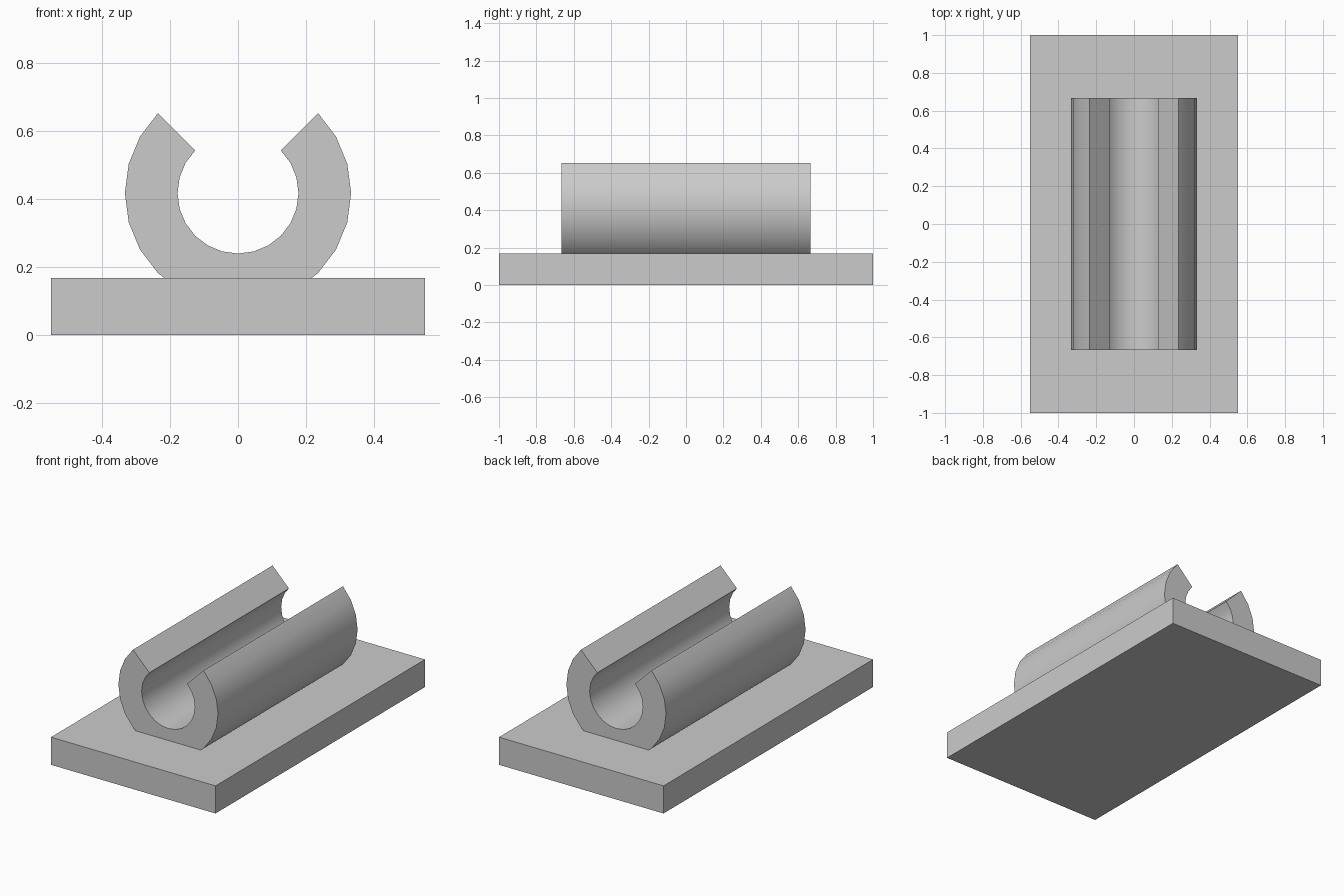
import bpy, bmesh
from math import cos, sin, radians

cube = bpy.data.objects.get("Cube")
if cube:
    bpy.data.objects.remove(cube)

# Single plain grey
grey = bpy.data.materials.new("plain grey")
grey.use_nodes = True
colour = (0.6, 0.6, 0.6, 1)
grey.diffuse_color = colour
grey.node_tree.nodes["Principled BSDF"].inputs["Base Color"].default_value = colour

BASE_W, BASE_TOP = 1.1, 0.167
CENTRE_Z, OUTER, INNER = 0.417, 0.333, 0.178
SINK = 0.005


def extrude_profile(name, points, length, cut_z=None):
    """Extrude an x-z outline along y, optionally trimmed flat below cut_z."""
    bm = bmesh.new()
    face = bm.faces.new([bm.verts.new((x, -length / 2, z)) for x, z in points])
    result = bmesh.ops.extrude_face_region(bm, geom=[face], use_keep_orig=True)
    moved = [v for v in result["geom"] if isinstance(v, bmesh.types.BMVert)]
    bmesh.ops.translate(bm, verts=moved, vec=(0, length, 0))
    if cut_z is not None:
        bmesh.ops.bisect_plane(bm, geom=bm.verts[:] + bm.edges[:] + bm.faces[:],
                               plane_co=(0, 0, cut_z), plane_no=(0, 0, 1),
                               clear_inner=True)
        bmesh.ops.holes_fill(bm, edges=[e for e in bm.edges if e.is_boundary])
    bmesh.ops.recalc_face_normals(bm, faces=bm.faces[:])
    mesh = bpy.data.meshes.new(name)
    bm.to_mesh(mesh)
    bm.free()
    mesh.materials.append(grey)
    obj = bpy.data.objects.new(name, mesh)
    bpy.context.collection.objects.link(obj)
    return obj


def arc(radius):
    """Three-quarter arc, open at the top."""
    return [(radius * cos(radians(a)), CENTRE_Z + radius * sin(radians(a)))
            for a in range(-225, 46, 15)]


# Flat mounting plate
half = BASE_W / 2
extrude_profile("base_plate", [(-half, 0), (half, 0), (half, BASE_TOP), (-half, BASE_TOP)], 2.0)

# Open round clip, flattened where it meets the plate
clip = extrude_profile("clip_channel", arc(OUTER) + arc(INNER)[::-1], 1.333, BASE_TOP - SINK)

# Smooth the curved walls, keep the ends and lips sharp
bpy.ops.object.select_all(action="DESELECT")
clip.select_set(True)
bpy.context.view_layer.objects.active = clip
bpy.ops.object.shade_smooth_by_angle(angle=radians(30))
